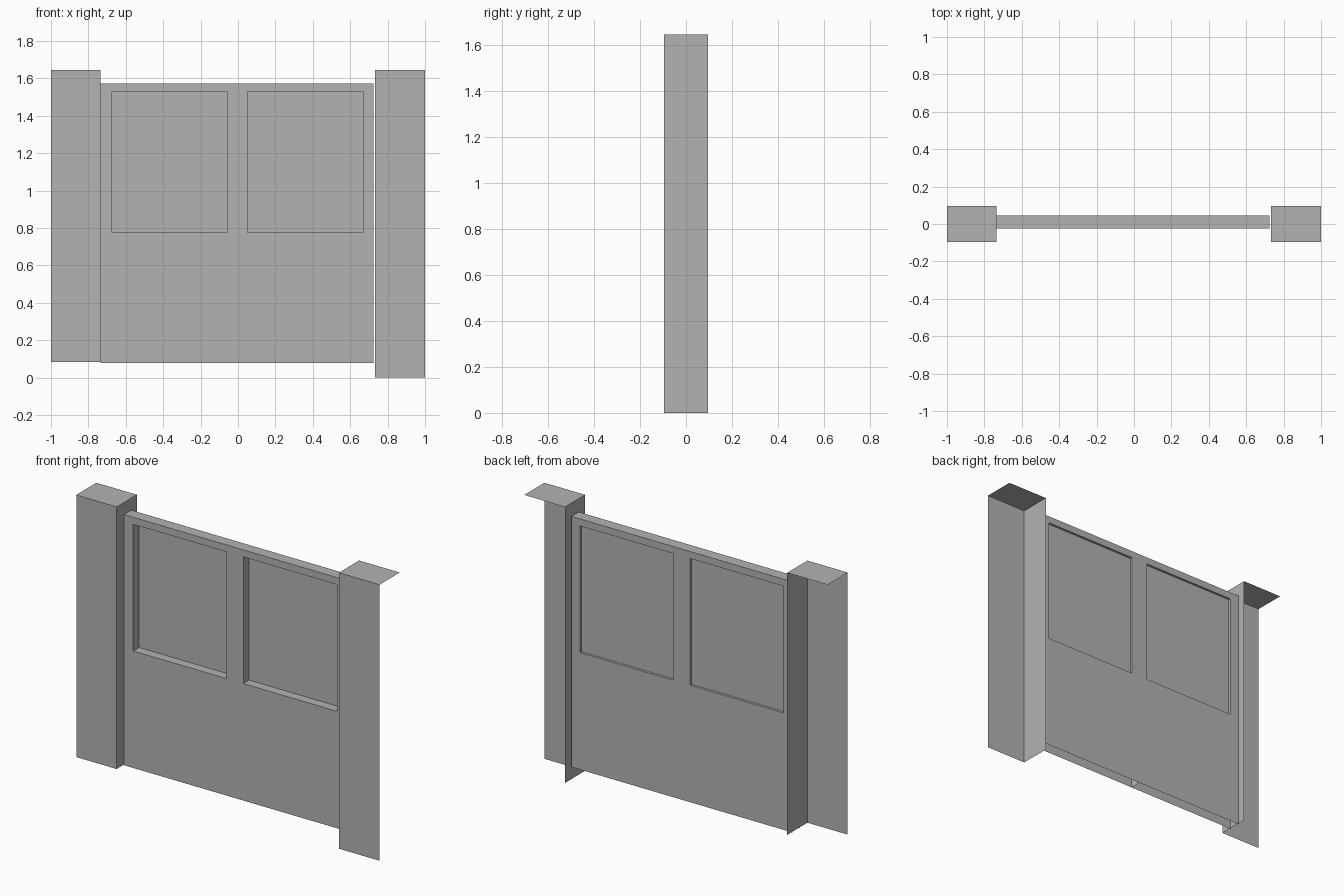
import bpy
import bmesh

cube = bpy.data.objects.get("Cube")
if cube:
    bpy.data.objects.remove(cube, do_unlink=True)

# Single plain grey
grey = bpy.data.materials.new("plain_grey")
grey.use_nodes = True
colour = (0.45, 0.45, 0.45, 1.0)
grey.diffuse_color = colour
grey.node_tree.nodes["Principled BSDF"].inputs["Base Color"].default_value = colour


def finish(name, bm):
    bmesh.ops.remove_doubles(bm, verts=bm.verts, dist=0.0001)
    mesh = bpy.data.meshes.new(name)
    bm.to_mesh(mesh)
    bm.free()
    mesh.materials.append(grey)
    obj = bpy.data.objects.new(name, mesh)
    bpy.context.collection.objects.link(obj)
    return obj


def quad(bm, *points):
    bm.faces.new([bm.verts.new(p) for p in points])


def wall(bm, x0, x1, z0, z1, y, front=True):
    """Upright panel facing the front or the back."""
    pts = [(x0, y, z0), (x1, y, z0), (x1, y, z1), (x0, y, z1)]
    quad(bm, *(pts if front else pts[::-1]))


def side(bm, x, y0, y1, z0, z1, facing):
    """Upright panel facing +x or -x."""
    pts = [(x, y0, z0), (x, y1, z0), (x, y1, z1), (x, y0, z1)]
    quad(bm, *(pts if facing > 0 else pts[::-1]))


def level(bm, x0, x1, y0, y1, z, facing):
    """Flat panel facing up or down."""
    pts = [(x0, y0, z), (x1, y0, z), (x1, y1, z), (x0, y1, z)]
    quad(bm, *(pts if facing > 0 else pts[::-1]))


# Posts: open shells with front, top and inner side only
def post(name, x0, x1, inner, z0, facing):
    bm = bmesh.new()
    y0, y1, z1 = -0.095, 0.095, 1.645
    wall(bm, x0, x1, z0, z1, y0)
    level(bm, x0, x1, y0, y1, z1, 1)
    side(bm, inner, y0, y1, z0, z1, facing)
    finish(name, bm)


post("right_post", -1.0, -0.734, -0.734, 0.083, 1)
post("left_post", 0.732, 1.0, 0.732, 0.0, -1)

# Door leaf: hollow, open below, with two window openings
xs = [-0.734, -0.674, -0.058, 0.052, 0.668, 0.725]
zs = [0.078, 0.775, 1.53, 1.572]
front_y, back_y, pane_y = -0.024, 0.045, 0.031
windows = [(xs[1], xs[2]), (xs[3], xs[4])]

bm = bmesh.new()
for i in range(5):
    for j in range(3):
        if j == 1 and i in (1, 3):
            continue
        cell = (xs[i], xs[i + 1], zs[j], zs[j + 1])
        wall(bm, *cell, front_y, True)
        wall(bm, *cell, back_y, False)
    level(bm, xs[i], xs[i + 1], front_y, back_y, zs[3], 1)
for x0, x1 in windows:
    side(bm, x0, front_y, back_y, zs[1], zs[2], 1)
    side(bm, x1, front_y, back_y, zs[1], zs[2], -1)
    level(bm, x0, x1, front_y, back_y, zs[1], 1)
    level(bm, x0, x1, front_y, back_y, zs[2], -1)
# Merge coplanar cells into clean panels
bmesh.ops.remove_doubles(bm, verts=bm.verts, dist=0.0001)
bmesh.ops.dissolve_limit(bm, angle_limit=0.01, verts=bm.verts, edges=bm.edges)
finish("door_leaf", bm)

# Inner stiffener down the middle of the leaf
bm = bmesh.new()
side(bm, -0.003, front_y, back_y, zs[0], zs[3], 1)
finish("door_stiffener", bm)

# Window panes
for name, (x0, x1) in zip(("right_pane", "left_pane"), windows):
    bm = bmesh.new()
    wall(bm, x0, x1, zs[1], zs[2], pane_y)
    finish(name, bm)
